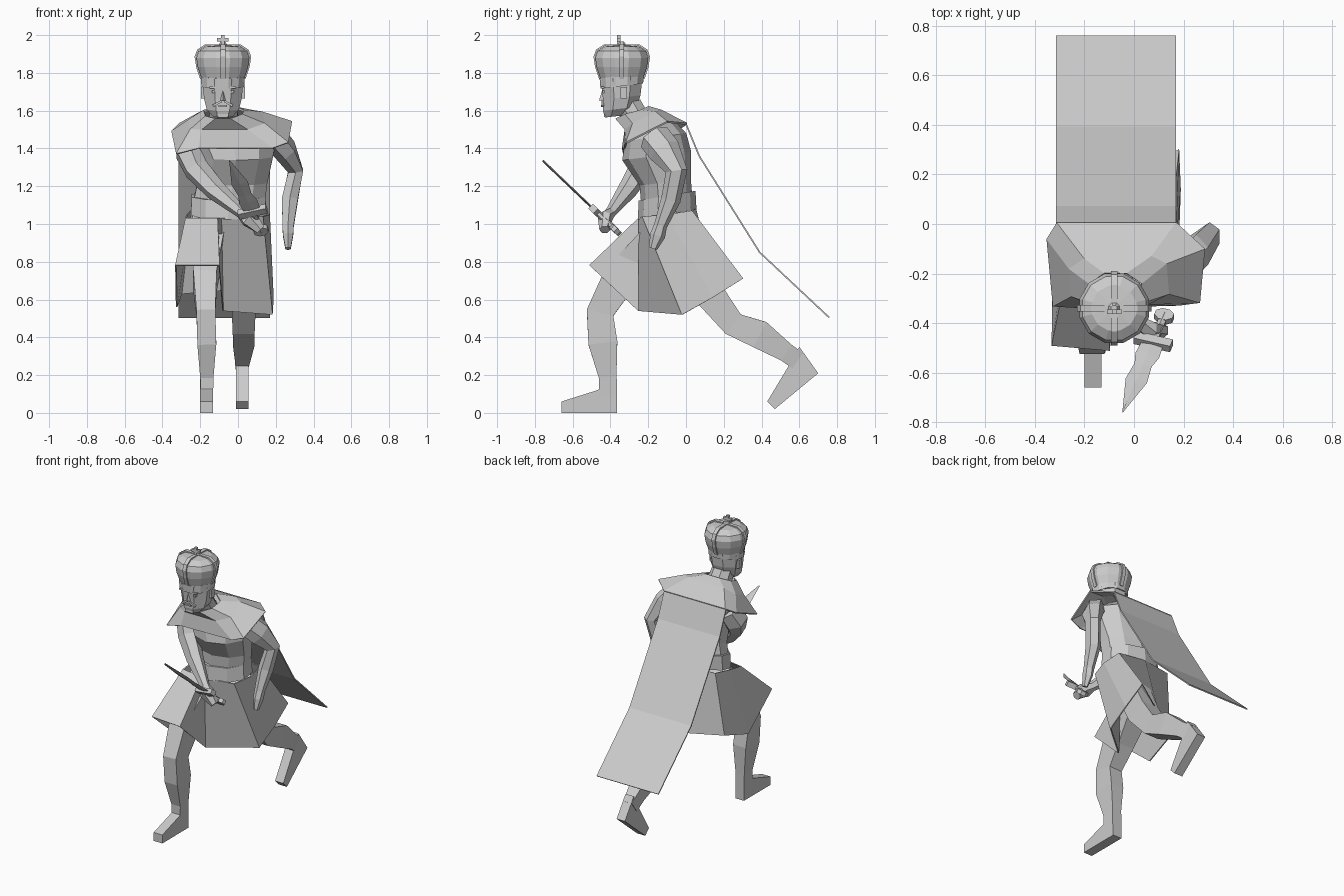
import bpy, bmesh, math
from mathutils import Vector, Matrix

if "Cube" in bpy.data.objects:
    bpy.data.objects.remove(bpy.data.objects["Cube"])

stone = bpy.data.materials.new("light_grey")
stone.use_nodes = True
GREY = (0.6, 0.6, 0.6, 1)
stone.diffuse_color = GREY
stone.node_tree.nodes["Principled BSDF"].inputs["Base Color"].default_value = GREY
X, Y, Z = Vector((1, 0, 0)), Vector((0, 1, 0)), Vector((0, 0, 1))
HX, HY = -0.08, -0.34  # head centre


def finish(name, bm, solid=0):
    bmesh.ops.recalc_face_normals(bm, faces=bm.faces)
    me = bpy.data.meshes.new(name)
    bm.to_mesh(me)
    bm.free()
    me.materials.append(stone)
    ob = bpy.data.objects.new(name, me)
    bpy.context.collection.objects.link(ob)
    if solid:
        mod = ob.modifiers.new("thickness", "SOLIDIFY")
        mod.thickness = solid
        mod.offset = 0
    return ob


def skin(name, rings, caps=True, closed=True, solid=0):
    """Join rings of equal length with quads."""
    bm = bmesh.new()
    rows = [[bm.verts.new(p) for p in r] for r in rings]
    n = len(rows[0])
    for a, b in zip(rows, rows[1:]):
        for i in range(n if closed else n - 1):
            j = (i + 1) % n
            bm.faces.new((a[i], a[j], b[j], b[i]))
    if caps:
        bm.faces.new(rows[0])
        bm.faces.new(rows[-1])
    return finish(name, bm, solid)


def ring(c, a, b, u=X, v=Y, n=8, turn=0.5):
    k = 1 / math.cos(math.pi / n) if turn else 1
    angles = [2 * math.pi * (i + turn) / n for i in range(n)]
    return [Vector(c) + k * (u * a * math.cos(t) + v * b * math.sin(t)) for t in angles]


def limb(name, stations, n, turn=0.5):
    """Tube through (x, y, z, half width, half depth) stations."""
    pts = [Vector(s[:3]) for s in stations]
    rings = []
    for i, s in enumerate(stations):
        d = (pts[min(i + 1, len(pts) - 1)] - pts[max(i - 1, 0)]).normalized()
        u = (X - d * X.dot(d)).normalized()
        rings.append(ring(pts[i], s[3], s[4], u, d.cross(u), n, turn))
    return skin(name, rings)


def stack(name, sections, tilt=0, n=8):
    """Upright loft through (x, y, z, half width, half depth) sections."""
    v = Vector((0, math.cos(tilt), math.sin(tilt)))
    return skin(name, [ring(s[:3], s[3], s[4], X, v, n) for s in sections])


def slab(name, profile, x0, x1):
    """Side profile of (y, z) points extruded across x."""
    return skin(name, [[(x, y, z) for y, z in profile] for x in (x0, x1)])


def box(name, c, size, axes=(X, Y, Z)):
    bm = bmesh.new()
    bmesh.ops.create_cube(bm, size=1)
    rot = Matrix(axes).transposed()
    for v in bm.verts:
        v.co = Vector(c) + rot @ Vector(p * s for p, s in zip(v.co, size))
    return finish(name, bm)


# Torso and belt
stack("torso", [(-.05, -.1, 1.1, .19, .13), (-.03, -.11, 1.22, .185, .13),
                (-.01, -.155, 1.36, .195, .175), (-.03, -.16, 1.46, .23, .155),
                (-.06, -.2, 1.56, .13, .11)], .12, 10)
stack("belt", [(-.05, -.1, 1.05, .2, .15), (-.05, -.1, 1.15, .195, .145)], .17, 10)
stack("neck", [(-.07, -.23, 1.5, .08, .07), (HX, -.31, 1.64, .07, .07)], .3)

# Shoulder mantle draped from the neck
collar = [(-.12, -.37, 1.56), (-.04, -.37, 1.56), (.02, -.32, 1.58), (.03, -.24, 1.6),
          (-.03, -.2, 1.62), (-.12, -.2, 1.62), (-.18, -.24, 1.6), (-.17, -.32, 1.57)]
yoke = [(-.19, -.32, 1.5), (.05, -.32, 1.5), (.14, -.28, 1.53), (.13, -.16, 1.59),
        (.07, -.13, 1.6), (-.2, -.14, 1.59), (-.26, -.18, 1.55), (-.25, -.29, 1.5)]
edge = [(-.21, -.335, 1.4), (.18, -.325, 1.4), (.265, -.315, 1.43), (.285, -.1, 1.54),
        (.17, .005, 1.53), (-.31, .005, 1.53), (-.35, -.06, 1.49), (-.325, -.33, 1.37)]
skin("shoulder_mantle", [collar, yoke, edge], caps=False, solid=.01)

# Cape sheet hanging behind
cape = [(.0, 1.53), (.07, 1.36), (.39, .85), (.758, .505)]
skin("cape", [[(x, y, z) for y, z in cape] for x in (-.315, .17)],
     caps=False, closed=False, solid=.008)

# Skirt with a lifted front flap over the leading thigh, swept back over the other
waist = [(-.275, -.22, 1.03), (-.11, -.25, 1.03), (-.09, -.25, 1.03), (.13, -.23, 1.04),
         (.165, -.1, 1.05), (.15, .03, 1.07), (-.05, .05, 1.08), (-.25, .03, 1.07), (-.27, -.1, 1.05)]
hem = [(-.33, -.49, .78), (-.1, -.51, .78), (-.08, -.25, .54), (.18, -.02, .52),
       (.185, .14, .61), (.18, .3, .71), (-.07, .16, .65), (-.3, .0, .63), (-.325, -.23, .56)]
skin("skirt", [waist, hem], caps=False, solid=.008)

# Legs and feet
limb("right_leg", [(-.15, -.1, .98, .09, .09), (-.175, -.36, .7, .062, .09),
                   (-.17, -.455, .53, .05, .072), (-.165, -.44, .37, .05, .077),
                   (-.165, -.415, .19, .035, .047), (-.165, -.415, .08, .033, .045)], 4)
slab("right_foot", [(-.66, 0), (-.66, .06), (-.47, .12), (-.365, .18), (-.365, 0)], -.2, -.132)
limb("left_leg", [(.03, -.03, .95, .08, .08), (.03, .13, .62, .065, .08), (.03, .25, .47, .058, .065),
                  (.03, .39, .415, .056, .075), (.025, .53, .32, .042, .05),
                  (.02, .6, .27, .033, .05)], 4)
slab("left_foot", [(.6, .35), (.7, .21), (.47, .02), (.43, .06), (.55, .26)], -.01, .055)

# Arms: left swings back, right reaches across to the dagger
limb("left_arm", [(.19, -.17, 1.46, .06, .075), (.25, -.115, 1.39, .055, .075),
                  (.305, -.05, 1.28, .04, .05), (.275, -.08, 1.13, .042, .045),
                  (.265, -.135, .99, .03, .03), (.265, -.15, .94, .027, .035),
                  (.265, -.175, .87, .014, .02)], 6)
limb("right_arm", [(-.23, -.15, 1.45, .06, .075), (-.255, -.19, 1.37, .07, .075),
                   (-.22, -.24, 1.29, .06, .055), (-.12, -.31, 1.18, .05, .045),
                   (.02, -.4, 1.06, .028, .025), (.06, -.43, 1.03, .045, .035),
                   (.12, -.43, .97, .025, .025)], 6)

# Dagger
pommel, tip = Vector((.125, -.365, .96)), Vector((-.045, -.758, 1.335))
axis = (tip - pommel).normalized()
across = (X - axis * X.dot(axis)).normalized()
facing = axis.cross(across)
length = (tip - pommel).length


def along(t):
    return pommel + axis * length * t


limb("dagger_blade", [(*along(t), w, .006) for t, w in
                      [(.3, .045), (.42, .05), (.52, .036), (.68, .045), (1, .002)]], 4, 0)
limb("dagger_grip", [(*along(0), .016, .014), (*along(.3), .016, .014)], 6)
box("dagger_guard", along(.28), (.155, .04, .035), (across, axis, facing))
skin("dagger_pommel", [ring(along(.02) + facing * s, .038, .03, across, axis)
                       for s in (-.014, .014)])

# Head and face
stack("head", [(HX, -.375, 1.57, .05, .055), (HX, -.35, 1.61, .085, .09),
               (HX, HY, 1.67, .1, .1), (HX, HY, 1.78, .11, .112)], .12)
skin("nose", [[(HX - .008, -.43, 1.715), (HX + .008, -.43, 1.715), (HX, -.442, 1.715)],
              [(HX - .02, -.43, 1.655), (HX + .02, -.43, 1.655), (HX, -.46, 1.655)]])
box("beard", (HX, -.415, 1.59), (.06, .04, .045))
box("mouth", (HX, -.445, 1.625), (.045, .012, .01))
for s, side in ((1, "left"), (-1, "right")):
    box(side + "_eye", (HX + s * .042, -.437, 1.7), (.032, .012, .014))
    box(side + "_brow", (HX + s * .045, -.442, 1.722), (.05, .016, .01))
    tilt = Matrix.Rotation(s * .5, 3, "Y")
    box(side + "_moustache", (HX + s * .03, -.441, 1.638), (.05, .014, .012),
        (tilt @ X, Y, tilt @ Z))
    box(side + "_ear", (HX + s * .106, -.33, 1.695), (.02, .035, .06))

# Domed crown with band, arches, orb and cross
stack("crown_band", [(HX, HY, 1.73, .114, .114), (HX, HY, 1.785, .116, .118)], .12, 12)
stack("crown_dome", [(HX, HY, z, r, r) for z, r in
                     [(1.77, .113), (1.83, .133), (1.88, .14), (1.915, .128), (1.94, .09),
                      (1.945, .03)]], 0, 12)
arch = [(.116, 1.77), (.136, 1.83), (.145, 1.885), (.132, 1.92), (.092, 1.946), (.02, 1.945)]
for k in range(4):
    turn = Matrix.Rotation(k * math.pi / 2, 3, "Z")
    out, wide = turn @ X, turn @ Y * .013
    rows = [[Vector((HX, HY, z)) + out * r + wide * s for r, z in arch] for s in (-1, 1)]
    skin("crown_arch_%d" % (k + 1), rows, caps=False, closed=False, solid=.01)
stack("crown_orb", [(HX, HY, 1.935, .02, .02), (HX, HY, 1.95, .022, .022),
                    (HX, HY, 1.965, .012, .012)])
box("cross_post", (HX, HY - .015, 1.965), (.018, .018, .07))
box("cross_bar", (HX, HY - .015, 1.975), (.06, .018, .018))
